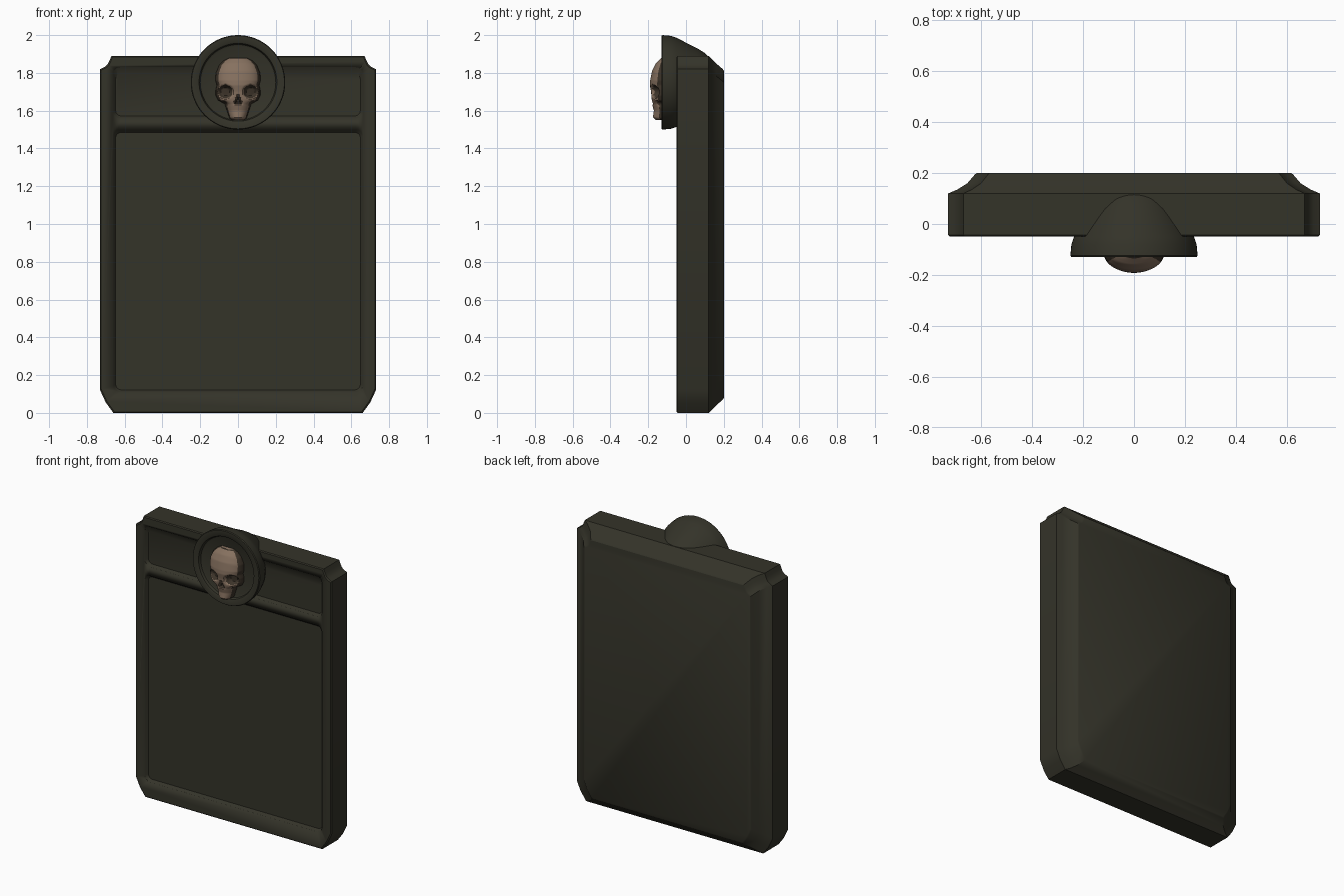
import bpy, bmesh, math

if "Cube" in bpy.data.objects:
    bpy.data.objects.remove(bpy.data.objects["Cube"])


def material(name, rgb):
    m = bpy.data.materials.new(name)
    m.diffuse_color = (*rgb, 1)
    m.use_nodes = True
    m.node_tree.nodes["Principled BSDF"].inputs["Base Color"].default_value = m.diffuse_color
    return m


STONE = material("dark olive stone", (0.034, 0.033, 0.022))
BONE = material("bone", (0.24, 0.165, 0.115))
BROWN = material("dark brown bone", (0.045, 0.033, 0.022))


def finish(name, bm, mats, angle=30):
    bmesh.ops.recalc_face_normals(bm, faces=bm.faces)
    me = bpy.data.meshes.new(name)
    bm.to_mesh(me)
    bm.free()
    for m in mats:
        me.materials.append(m)
    ob = bpy.data.objects.new(name, me)
    bpy.context.collection.objects.link(ob)
    bpy.ops.object.select_all(action='DESELECT')
    ob.select_set(True)
    bpy.context.view_layer.objects.active = ob
    bpy.ops.object.shade_smooth_by_angle(angle=math.radians(angle))
    return ob


def loft(bm, rings):
    """Bridge closed rings of points and cap both ends."""
    vs = [[bm.verts.new(p) for p in r] for r in rings]
    n = len(vs[0])
    for a, b in zip(vs, vs[1:]):
        for i in range(n):
            j = (i + 1) % n
            bm.faces.new((a[i], a[j], b[j], b[i]))
    bm.faces.new(vs[0])
    bm.faces.new(vs[-1])


def lerp(table, t):
    for (a, p), (b, q) in zip(table, table[1:]):
        if a <= t <= b:
            return p + (q - p) * (t - a) / (b - a)
    return table[0][1] if t < table[0][0] else table[-1][1]


# slab: clipped bottom corners, scooped top corners, hollow bevel to the back
half = [(0.66, 0.0), (0.70, 0.055), (0.73, 0.12), (0.73, 1.82),
        (0.705, 1.832), (0.69, 1.845), (0.68, 1.865), (0.67, 1.89)]
outline = half + [(-x, z) for x, z in reversed(half)]
MID = 0.945
rings = []
for y, dx, dz in [(-0.05, 0.006, 0.006), (-0.044, 0, 0), (0.12, 0, 0), (0.135, 0.035, 0.015),
                  (0.16, 0.075, 0.04), (0.195, 0.105, 0.07), (0.2, 0.112, 0.078)]:
    sx, sz = 1 - dx / 0.73, 1 - dz / MID
    rings.append([(x * sx, y, MID + (z - MID) * sz) for x, z in outline])
bm = bmesh.new()
loft(bm, rings)
slab = finish("slab", bm, [STONE])


# sunken front panels with sloping rims
def rounded_rect(x, z0, z1, r, y):
    pts = []
    for cx, cz, a0 in [(x - r, z1 - r, 0), (r - x, z1 - r, 90), (r - x, z0 + r, 180), (x - r, z0 + r, 270)]:
        for k in range(6):
            a = math.radians(a0 + 18 * k)
            pts.append((cx + r * math.cos(a), y, cz + r * math.sin(a)))
    return pts


for z0, z1, top in [(0.11, 1.50, 0.015), (1.56, 1.83, 0.035)]:
    bm = bmesh.new()
    loft(bm, [rounded_rect(0.66, z0, z1, 0.035, -0.10),
              rounded_rect(0.66, z0, z1, 0.035, -0.046),
              rounded_rect(0.648, z0 + 0.012, z1 - top, 0.03, -0.028)])
    cutter = finish("panel_cutter", bm, [STONE])
    cutter.hide_render = True
    mod = slab.modifiers.new("panel", 'BOOLEAN')
    mod.operation, mod.solver, mod.object = 'DIFFERENCE', 'EXACT', cutter
    bpy.context.view_layer.objects.active = slab
    bpy.ops.object.modifier_apply(modifier=mod.name)
    bpy.data.objects.remove(cutter)

# medallion: dished disc with a raised rim and a domed back
profile = [(0.19, -0.105), (0.2, -0.11), (0.206, -0.126), (0.212, -0.13), (0.246, -0.13),
           (0.25, -0.124), (0.246, -0.08), (0.236, -0.05), (0.21, 0.0),
           (0.18, 0.06), (0.155, 0.10), (0.13, 0.125)]
N = 64
bm = bmesh.new()
loft(bm, [[(r * math.cos(2 * math.pi * i / N), y, 1.75 + r * math.sin(2 * math.pi * i / N))
           for i in range(N)] for r, y in profile])
finish("medallion", bm, [STONE], 35)

# skull relief: width and depth by height, with hollow eyes, nose and cheeks
WIDTH = [(1.55, 0.03), (1.56, 0.045), (1.60, 0.058), (1.635, 0.07), (1.655, 0.105), (1.68, 0.118),
         (1.71, 0.118), (1.735, 0.112), (1.76, 0.12), (1.80, 0.117), (1.84, 0.10), (1.865, 0.075), (1.88, 0.045)]
DEPTH = [(1.55, 0.06), (1.565, 0.075), (1.60, 0.07), (1.63, 0.078), (1.66, 0.082), (1.70, 0.085),
         (1.735, 0.092), (1.76, 0.09), (1.81, 0.08), (1.85, 0.06), (1.88, 0.03)]


def hollow(x, z):
    ax = abs(x)
    eye = math.hypot((ax - 0.066) / 0.043, (z - 1.70) / 0.038)
    nose_w = max(0.004, 0.024 * (1.685 - z) / 0.05)
    nose = max(ax / nose_w, abs(z - 1.66) / 0.026)
    cheek = math.hypot((ax - 0.075) / 0.022, (z - 1.632) / 0.022)
    return max(0, min(1, 2.4 * (1 - min(eye, nose, cheek))))


ROWS, COLS = 66, 48
bm = bmesh.new()
grid = []
for r in range(ROWS + 1):
    z = 1.55 + 0.33 * r / ROWS
    w, d = lerp(WIDTH, z), lerp(DEPTH, z)
    row = []
    for c in range(COLS + 1):
        u = -math.cos(math.pi * c / COLS)
        x = u * w
        h = d * max(0, 1 - u * u) ** 0.4
        row.append(bm.verts.new((x, -0.1 - h * (1 - 0.5 * hollow(x, z)), z)))
    grid.append(row)
for r in range(ROWS):
    for c in range(COLS):
        f = bm.faces.new((grid[r][c], grid[r][c + 1], grid[r + 1][c + 1], grid[r + 1][c]))
        p = f.calc_center_median()
        side = abs(p.x) > 0.86 * lerp(WIDTH, p.z)
        f.material_index = 1 if side or p.z > 1.874 or hollow(p.x, p.z) > 0.25 else 0
bm.faces.new(grid[0])
bm.faces.new(grid[-1])
bm.faces.new([g[0] for g in grid] + [g[-1] for g in reversed(grid)])
finish("skull", bm, [BONE, BROWN], 40)
